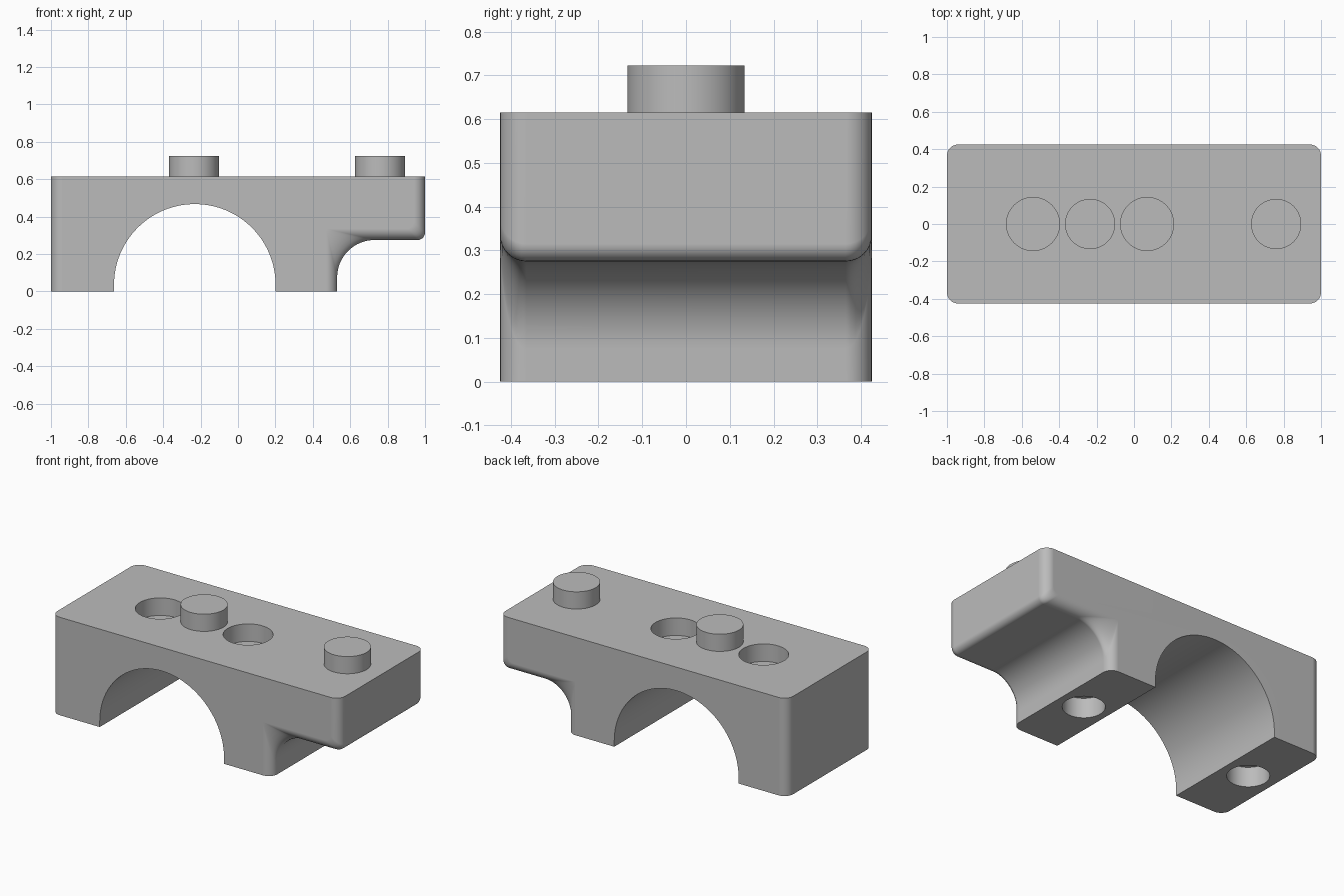
import bpy, bmesh, math
from math import sin, cos, pi

if "Cube" in bpy.data.objects:
    bpy.data.objects.remove(bpy.data.objects["Cube"], do_unlink=True)

GREY = (0.5, 0.5, 0.5, 1)
grey = bpy.data.materials.new("plain grey")
grey.use_nodes = True
grey.diffuse_color = GREY
grey.node_tree.nodes["Principled BSDF"].inputs["Base Color"].default_value = GREY

HALF_Y, TOP, EDGE = 0.425, 0.615, 0.06   # half depth, block top, edge rounding
STEP_X, STEP_Z, FILLET = 0.53, 0.275, 0.2
ARCH_X, ARCH_Z, ARCH_R = -0.231, 0.035, 0.432


def arc(cx, cz, r, start, end, steps):
    """Points along an arc, angles in degrees."""
    angles = [math.radians(start + (end - start) * i / steps) for i in range(steps + 1)]
    return [(cx + r * cos(a), cz + r * sin(a)) for a in angles]


def outline(d):
    """Side profile drawn in by d; the inner fillet fades out at the faces."""
    f = max(FILLET * (1 - d / EDGE), 0.004)
    x, z, lip = STEP_X - d, STEP_Z + d, 0.04
    return ([(-1 + d, 0), (-1 + d, TOP), (1 - d, TOP)]
            + arc(1 - d - lip, z + lip, lip, 0, -90, 6)
            + arc(x + f, z - f, f, 90, 180, 16)
            + [(x, 0), (ARCH_X + ARCH_R, 0)]
            + arc(ARCH_X, ARCH_Z, ARCH_R, 0, 180, 64)
            + [(ARCH_X - ARCH_R, 0)])


def cylinder(name, x, radius, bottom, top):
    bpy.ops.mesh.primitive_cylinder_add(vertices=64, radius=radius, depth=top - bottom,
                                        location=(x, 0, (bottom + top) / 2))
    obj = bpy.context.object
    obj.name = name
    obj.data.materials.append(grey)
    return obj


def smooth(obj):
    bpy.ops.object.select_all(action="DESELECT")
    obj.select_set(True)
    bpy.context.view_layer.objects.active = obj
    bpy.ops.object.shade_smooth_by_angle(angle=math.radians(30))


# Arched block: profiles lofted from front to back with rounded edges
angles = [i * pi / 2 / 8 for i in range(9)]
half = [(HALF_Y - EDGE + EDGE * sin(a), EDGE * (1 - cos(a))) for a in angles]
layers = [(-y, d) for y, d in reversed(half)] + half
bm = bmesh.new()
rings = [[bm.verts.new((x, y, z)) for x, z in outline(d)] for y, d in layers]
for a, b in zip(rings, rings[1:]):
    for i in range(len(a)):
        j = (i + 1) % len(a)
        bm.faces.new((a[i], a[j], b[j], b[i]))
bm.faces.new(rings[0])
bm.faces.new(rings[-1])
bmesh.ops.recalc_face_normals(bm, faces=bm.faces)
mesh = bpy.data.meshes.new("arched_block")
bm.to_mesh(mesh)
bm.free()
mesh.materials.append(grey)
block = bpy.data.objects.new("arched_block", mesh)
bpy.context.collection.objects.link(block)

# Blind sockets in the top and under both legs
sockets = [(-0.54, 0.142, TOP - 0.11, TOP + 0.1), (0.07, 0.142, TOP - 0.11, TOP + 0.1),
           (-0.83, 0.12, -0.1, 0.125), (0.365, 0.12, -0.1, 0.125)]
for x, radius, bottom, top in sockets:
    cutter = cylinder("socket_cutter", x, radius, bottom, top)
    cutter.hide_render = True
    cut = block.modifiers.new("socket", "BOOLEAN")
    cut.operation, cut.solver, cut.object = "DIFFERENCE", "EXACT", cutter
    bpy.context.view_layer.objects.active = block
    bpy.ops.object.modifier_apply(modifier=cut.name)
    bpy.data.objects.remove(cutter, do_unlink=True)
smooth(block)
block.modifiers.new("flat_faces", "WEIGHTED_NORMAL").keep_sharp = True

# Round pegs on top
for name, x in (("middle_peg", -0.235), ("end_peg", 0.76)):
    smooth(cylinder(name, x, 0.134, TOP - 0.01, 0.723))
